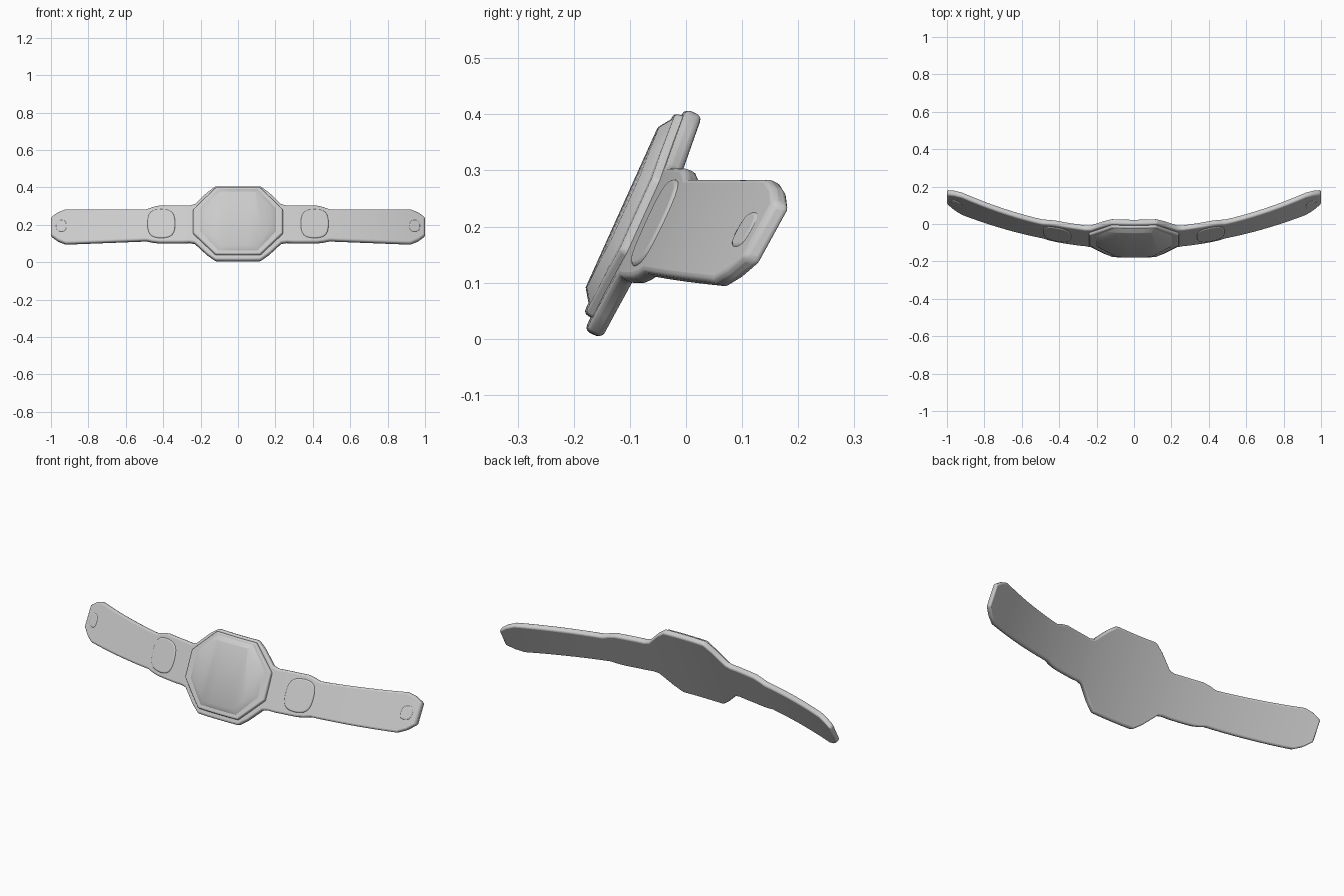
import bpy, bmesh, math

cube = bpy.data.objects.get("Cube")
if cube:
    bpy.data.objects.remove(cube, do_unlink=True)

grey = bpy.data.materials.new("light grey")
grey.use_nodes = True
grey.diffuse_color = (0.6, 0.6, 0.6, 1)
bsdf = next(n for n in grey.node_tree.nodes if n.type == 'BSDF_PRINCIPLED')
bsdf.inputs["Base Color"].default_value = (0.6, 0.6, 0.6, 1)
bsdf.inputs["Roughness"].default_value = 0.6


def wrap(x, d, z):
    """Lean and curve the flat belt; d is depth along the leaning normal."""
    slope = 0.45 + 0.1 * x * x
    y = -0.08 + 0.23 * x * x + slope * (z - 0.2)
    return x, y + 0.9 * d, z - 0.42 * d


def finish(name, bm, bevel):
    bmesh.ops.recalc_face_normals(bm, faces=bm.faces)
    for v in bm.verts:
        v.co = wrap(*v.co)
    mesh = bpy.data.meshes.new(name)
    bm.to_mesh(mesh)
    bm.free()
    mesh.materials.append(grey)
    ob = bpy.data.objects.new(name, mesh)
    bpy.context.collection.objects.link(ob)
    mod = ob.modifiers.new("soft edges", 'BEVEL')
    mod.width = bevel
    mod.segments = 3
    mod.limit_method = 'ANGLE'
    mod.angle_limit = math.radians(35)
    bpy.ops.object.select_all(action='DESELECT')
    ob.select_set(True)
    bpy.context.view_layer.objects.active = ob
    bpy.ops.object.shade_smooth_by_angle(angle=math.radians(40))
    return ob


def extrude_sheet(bm, front, taper=1.0, centre=(0, 0.2)):
    """Give a flat sheet thickness, shrinking its front by the taper."""
    res = bmesh.ops.extrude_face_region(bm, geom=bm.faces[:], use_keep_orig=True)
    for v in [g for g in res["geom"] if isinstance(g, bmesh.types.BMVert)]:
        v.co.x = centre[0] + (v.co.x - centre[0]) * taper
        v.co.z = centre[1] + (v.co.z - centre[1]) * taper
        v.co.y = front


def symmetric_plate(name, stations, back, front, taper=1.0, bevel=0.008, centre=(0, 0.2)):
    """Build a plate from half-profile stations (x, bottom, top)."""
    half = [stations[0]]
    for a, b in zip(stations, stations[1:]):
        n = max(1, round((b[0] - a[0]) / 0.05))
        half += [tuple(p + (q - p) * i / n for p, q in zip(a, b)) for i in range(1, n + 1)]
    full = [(-x, b, t) for x, b, t in half[:0:-1]] + half
    bm = bmesh.new()
    rails = [(bm.verts.new((x, back, b)), bm.verts.new((x, back, t))) for x, b, t in full]
    for (b1, t1), (b2, t2) in zip(rails, rails[1:]):
        bm.faces.new((b1, b2, t2, t1))
    extrude_sheet(bm, front, taper, centre)
    return finish(name, bm, bevel)


def disc(name, x, z, rx, rz, back, front, taper=0.93, bevel=0.004):
    bm = bmesh.new()
    n = 32
    ring = []
    for i in range(n):
        c, s = math.cos(math.tau * i / n), math.sin(math.tau * i / n)
        # slightly squared oval
        k = (c ** 4 + s ** 4) ** -0.15
        ring.append(bm.verts.new((x + rx * c * k, back, z + rz * s * k)))
    bm.faces.new(ring)
    extrude_sheet(bm, front, taper, (x, z))
    return finish(name, bm, bevel)


# Strap with the wide backing of the centre plate and the side lugs
symmetric_plate("belt_strap", [
    (0, 0.008, 0.403), (0.12, 0.008, 0.403), (0.165, 0.04, 0.37), (0.23, 0.1, 0.308),
    (0.26, 0.105, 0.3), (0.3, 0.103, 0.301), (0.42, 0.103, 0.3), (0.455, 0.107, 0.292),
    (0.49, 0.114, 0.28), (0.92, 0.097, 0.28), (0.96, 0.112, 0.265), (1.0, 0.14, 0.238),
], 0.016, -0.016, bevel=0.01)

# Stepped octagonal centre plate
symmetric_plate("centre_plate", [
    (0, 0.03, 0.392), (0.12, 0.03, 0.392), (0.242, 0.145, 0.275),
], -0.01, -0.03, taper=0.98, bevel=0.006, centre=(0, 0.21))
symmetric_plate("centre_dome", [
    (0, 0.045, 0.385), (0.11, 0.045, 0.385), (0.21, 0.15, 0.28),
], -0.025, -0.046, taper=0.84, bevel=0.004, centre=(0, 0.215))

# Side medallions and end studs
for side, sx in (("left", 1), ("right", -1)):
    disc(side + "_medallion", sx * 0.41, 0.2, 0.077, 0.08, -0.01, -0.021)
    disc(side + "_end_stud", sx * 0.945, 0.188, 0.03, 0.034, -0.01, -0.019, taper=0.85)
